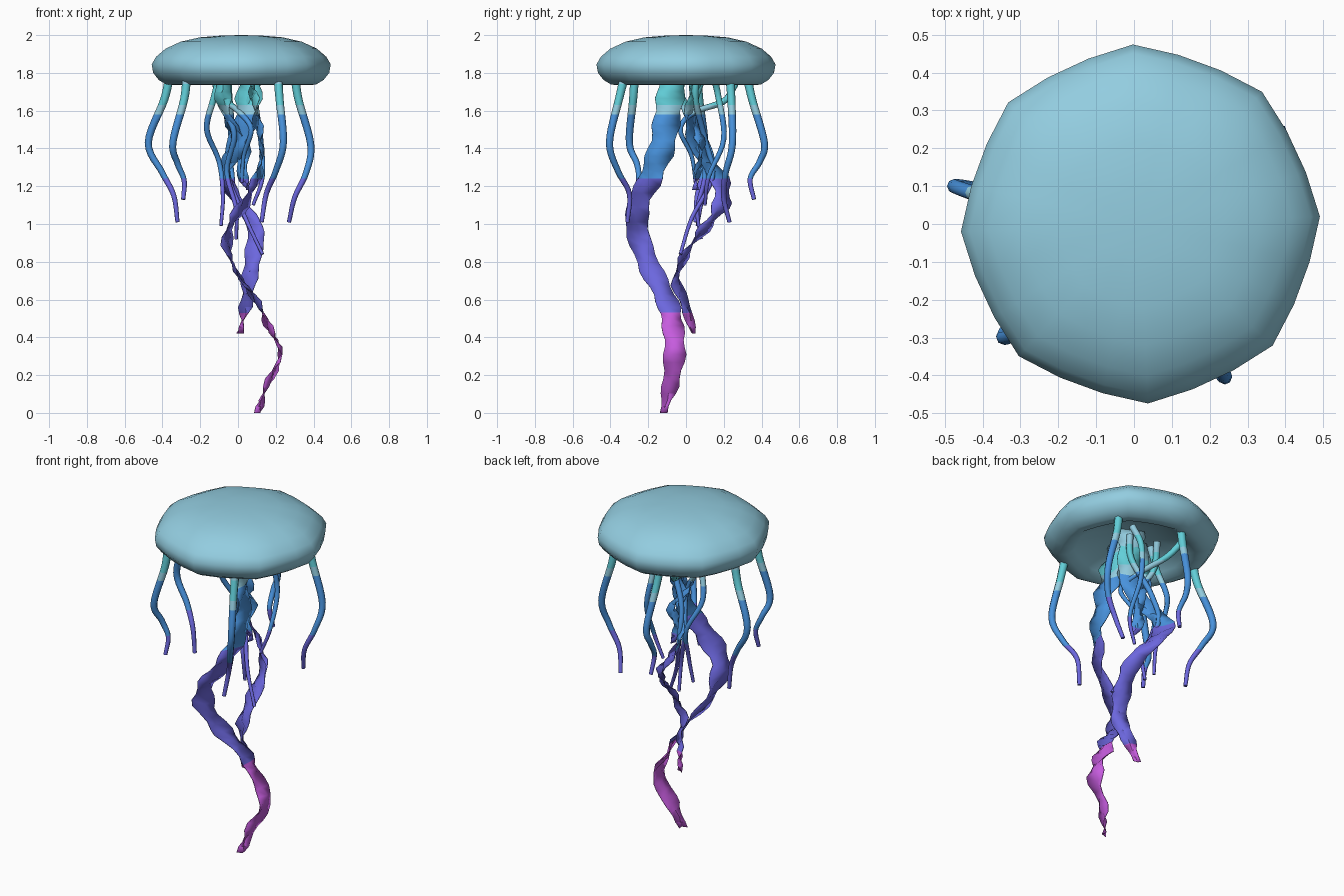
import bpy, bmesh, math
from mathutils import Vector

if "Cube" in bpy.data.objects:
    bpy.data.objects.remove(bpy.data.objects["Cube"])


def material(name, r, g, b):
    m = bpy.data.materials.new(name)
    lin = [((c / 255 + 0.055) / 1.055) ** 2.4 for c in (r, g, b)]
    m.diffuse_color = (*lin, 1)
    m.use_nodes = True
    m.node_tree.nodes["Principled BSDF"].inputs["Base Color"].default_value = m.diffuse_color
    return m


PALE = material("pale_blue", 147, 205, 224)
TEAL = material("turquoise", 98, 207, 217)
BLUE = material("blue", 72, 146, 220)
INDIGO = material("indigo", 108, 103, 222)
MAGENTA = material("magenta", 198, 92, 222)
BANDS = [(1.74, PALE), (1.63, TEAL), (1.58, PALE), (1.24, BLUE), (0.53, INDIGO), (-9, MAGENTA)]


def spline(pts, steps):
    """Catmull-Rom samples through the given points."""
    p = [Vector(q) for q in pts]
    p = [2 * p[0] - p[1]] + p + [2 * p[-1] - p[-2]]
    out = []
    for i in range(1, len(p) - 2):
        a, b, c, d = p[i - 1:i + 3]
        for k in range(steps):
            t = k / steps
            out.append(0.5 * (2 * b + (c - a) * t + (2 * a - 5 * b + 4 * c - d) * t * t
                              + (3 * b - a - 3 * c + d) * t ** 3))
    return out + [p[-2]]


def finish(bm, name, banded=True, angle=40):
    bmesh.ops.recalc_face_normals(bm, faces=bm.faces)
    mats = [PALE]
    if banded:
        # cut clean level colour borders, then colour by height
        for z, _ in BANDS[:-1]:
            bmesh.ops.bisect_plane(bm, geom=bm.verts[:] + bm.edges[:] + bm.faces[:],
                                   plane_co=(0, 0, z), plane_no=(0, 0, 1))
        mats = [m for _, m in BANDS]
        for f in bm.faces:
            h = f.calc_center_median().z
            f.material_index = next(i for i, (z, _) in enumerate(BANDS) if h > z)
    me = bpy.data.meshes.new(name)
    bm.to_mesh(me)
    bm.free()
    for m in mats:
        me.materials.append(m)
    ob = bpy.data.objects.new(name, me)
    bpy.context.collection.objects.link(ob)
    bpy.ops.object.select_all(action='DESELECT')
    bpy.context.view_layer.objects.active = ob
    ob.select_set(True)
    bpy.ops.object.shade_smooth_by_angle(angle=math.radians(angle))
    return ob


def tentacle(name, pts, r0=0.024, r1=0.011, sides=8):
    path = spline(pts, 6)
    bm = bmesh.new()
    rings = []
    for i, c in enumerate(path):
        tan = (path[min(i + 1, len(path) - 1)] - path[max(i - 1, 0)]).normalized()
        u = tan.cross(Vector((0, 1, 0))).normalized()
        v = tan.cross(u)
        r = r0 + (r1 - r0) * i / (len(path) - 1)
        rings.append([bm.verts.new(c + r * (u * math.cos(a) + v * math.sin(a)))
                      for a in (2 * math.pi * k / sides for k in range(sides))])
    for a, b in zip(rings, rings[1:]):
        for k in range(sides):
            j = (k + 1) % sides
            bm.faces.new((a[k], a[j], b[j], b[k]))
    bm.faces.new(rings[0])
    bm.faces.new(rings[-1])
    finish(bm, name, angle=60)


def ribbon(name, pts, heading, swing, w0, w1):
    """Ruffled arm: a narrow sheet whose width direction swings along its length."""
    path = spline(pts, 4)
    n = len(path) - 1
    bm = bmesh.new()
    rows = []
    for i, c in enumerate(path):
        t = i / n
        a = math.radians(heading + swing * math.sin(t * 11))
        side = Vector((math.cos(a), math.sin(a), 0))
        nrm = Vector((-side.y, side.x, 0))
        w = (w0 + (w1 - w0) * t) * (1 + 0.15 * math.sin(i * 1.6))
        if t > 0.88:
            w *= 0.4 + 0.6 * (1 - t) / 0.12
        rows.append([bm.verts.new(c + side * w * s + nrm * 0.015 * math.sin(i * 1.4 + s * 4))
                     for s in (-0.5, 0, 0.5)])
    for a, b in zip(rows, rows[1:]):
        for k in range(2):
            bm.faces.new((a[k], a[k + 1], b[k + 1], b[k]))
    ob = finish(bm, name)
    mod = ob.modifiers.new("thickness", 'SOLIDIFY')
    mod.thickness = 0.005
    mod.offset = 0


# bell: eight-cornered lathe with a hollow underside
profile = [(0.10, 1.998), (0.22, 1.988), (0.32, 1.965), (0.40, 1.928), (0.45, 1.885),
           (0.473, 1.845), (0.465, 1.80), (0.435, 1.762), (0.395, 1.738), (0.35, 1.735),
           (0.31, 1.765), (0.25, 1.80), (0.14, 1.835)]
SEG = 24
bm = bmesh.new()
rings = []
for r, z in profile:
    ring = []
    for k in range(SEG):
        a = math.radians(2.4 + 360 * k / SEG)
        q = r * (1.003 if k % 3 == 0 else 0.968)
        ring.append(bm.verts.new((0.017 + q * math.cos(a), q * math.sin(a), z)))
    rings.append(ring)
for a, b in zip(rings, rings[1:]):
    for k in range(SEG):
        j = (k + 1) % SEG
        bm.faces.new((a[k], a[j], b[j], b[k]))
for ring, z in ((rings[0], 2.0), (rings[-1], 1.85)):
    tip = bm.verts.new((0.017, 0, z))
    for k in range(SEG):
        bm.faces.new((ring[k], ring[(k + 1) % SEG], tip))
finish(bm, "bell", banded=False, angle=60)

# five rim tentacles
rim = [
    [(-0.36, 0.06, 1.80), (-0.39, 0.07, 1.66), (-0.475, 0.10, 1.43), (-0.40, 0.09, 1.27), (-0.34, 0.06, 1.15), (-0.32, 0.05, 1.01)],
    [(-0.27, -0.27, 1.80), (-0.285, -0.28, 1.66), (-0.345, -0.30, 1.43), (-0.32, -0.26, 1.32), (-0.285, -0.25, 1.23), (-0.29, -0.27, 1.13)],
    [(0.21, -0.32, 1.80), (0.22, -0.355, 1.66), (0.24, -0.405, 1.43), (0.20, -0.36, 1.28), (0.15, -0.30, 1.16), (0.125, -0.31, 1.01)],
    [(0.30, 0.23, 1.80), (0.32, 0.24, 1.66), (0.385, 0.245, 1.42), (0.36, 0.21, 1.27), (0.30, 0.20, 1.14), (0.27, 0.23, 1.01)],
    [(-0.06, 0.32, 1.80), (-0.05, 0.35, 1.66), (-0.03, 0.415, 1.43), (-0.04, 0.39, 1.33), (-0.03, 0.34, 1.24), (-0.02, 0.36, 1.13)],
]
for i, p in enumerate(rim):
    tentacle(f"rim_tentacle_{i + 1}", p)

# thinner tentacles hanging around the middle
inner = [
    [(-0.09, 0.03, 1.80), (-0.13, 0.04, 1.66), (-0.165, 0.08, 1.50), (-0.10, 0.14, 1.33), (-0.08, 0.09, 1.15), (-0.09, 0.06, 0.99)],
    [(-0.08, 0.10, 1.80), (-0.10, 0.05, 1.66), (-0.02, 0.03, 1.48), (-0.06, 0.10, 1.28), (-0.01, 0.06, 1.08), (-0.01, 0.08, 0.92)],
    [(0.08, 0.06, 1.80), (0.06, 0.05, 1.66), (-0.04, 0.10, 1.45), (-0.05, 0.14, 1.25), (0.04, 0.03, 1.03), (0.13, -0.03, 0.84)],
    [(0.13, 0.14, 1.80), (0.09, 0.17, 1.68), (0.12, 0.20, 1.45), (0.13, 0.12, 1.25), (0.08, 0.10, 1.10)],
    [(-0.12, 0.26, 1.74), (-0.06, 0.20, 1.65), (0.01, 0.04, 1.59), (0.07, -0.03, 1.50), (0.03, 0.03, 1.36), (0.02, 0.05, 1.22)],
]
for i, p in enumerate(inner):
    tentacle(f"inner_tentacle_{i + 1}", p, 0.019, 0.009)

# long ruffled arms
ribbon("long_arm",
       [(0.05, -0.06, 1.84), (0.08, -0.08, 1.70), (0.10, -0.10, 1.56), (0.125, -0.13, 1.40), (0.10, -0.19, 1.24),
        (0.02, -0.255, 1.09), (-0.06, -0.25, 0.93), (-0.01, -0.18, 0.75), (0.10, -0.10, 0.59), (0.16, -0.07, 0.46),
        (0.225, -0.06, 0.31), (0.15, -0.085, 0.14), (0.105, -0.12, 0.0)],
       84, 18, 0.15, 0.10)
ribbon("short_arm",
       [(0.06, 0.05, 1.84), (0.06, 0.04, 1.70), (0.04, 0.02, 1.55), (-0.01, 0.06, 1.40), (-0.07, 0.17, 1.25),
        (0.01, 0.19, 1.11), (0.09, 0.11, 0.99), (0.085, 0.01, 0.86), (0.06, -0.05, 0.71), (0.04, 0.0, 0.56),
        (0.01, 0.04, 0.42)],
       -38, 18, 0.14, 0.075)
ribbon("small_arm",
       [(-0.05, -0.02, 1.84), (-0.08, -0.02, 1.70), (-0.05, 0.03, 1.55), (0.03, 0.08, 1.42), (0.02, 0.06, 1.28), (0.05, 0.05, 1.18)],
       -30, 25, 0.09, 0.05)
